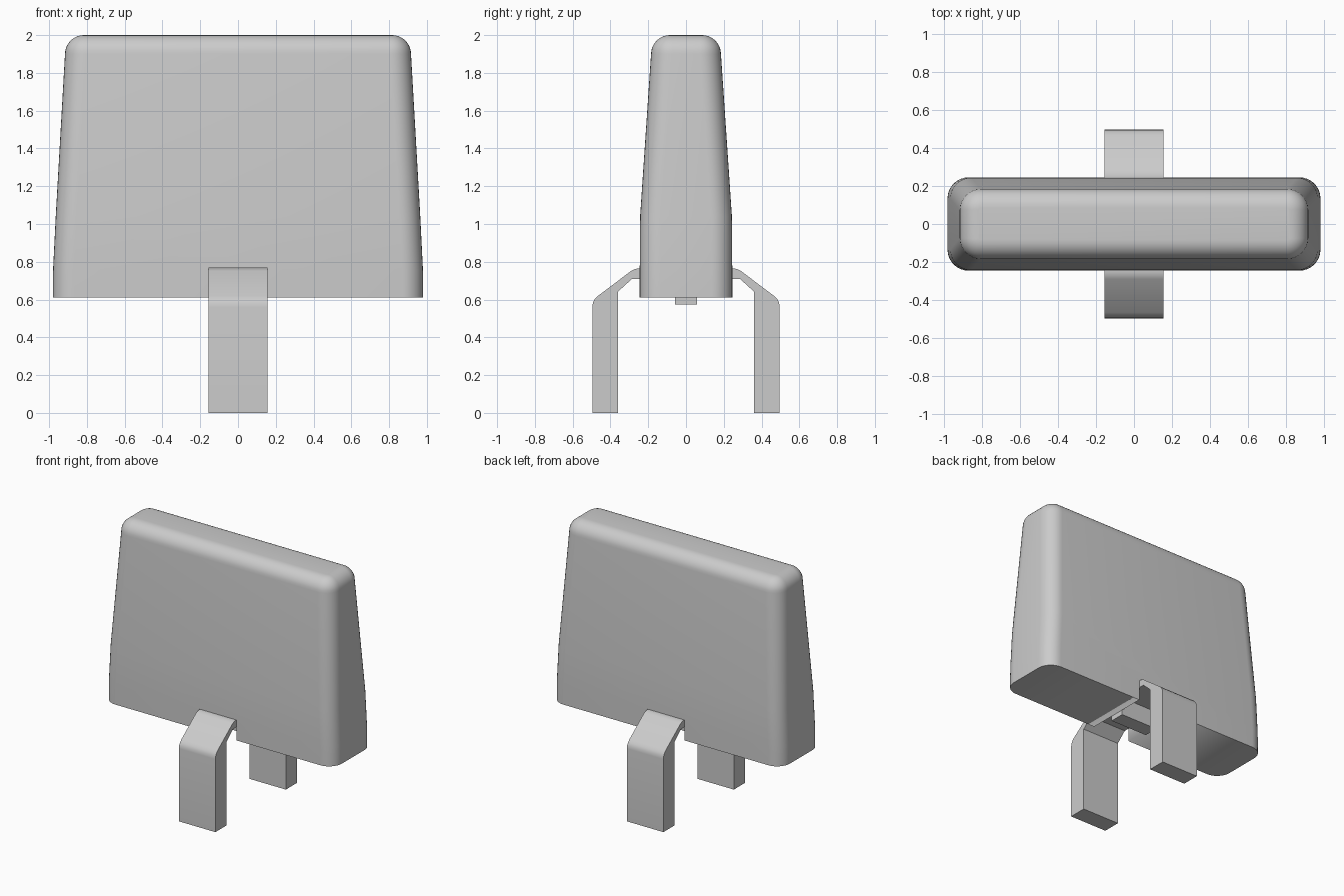
import bpy, bmesh, math

if "Cube" in bpy.data.objects:
    bpy.data.objects.remove(bpy.data.objects["Cube"], do_unlink=True)

grey = bpy.data.materials.new("mid_grey")
grey.use_nodes = True
colour = (0.6, 0.6, 0.6, 1)
grey.diffuse_color = colour
grey.node_tree.nodes["Principled BSDF"].inputs["Base Color"].default_value = colour


def make_object(name, bm, angle=35):
    bmesh.ops.recalc_face_normals(bm, faces=bm.faces)
    mesh = bpy.data.meshes.new(name)
    bm.to_mesh(mesh)
    bm.free()
    mesh.materials.append(grey)
    obj = bpy.data.objects.new(name, mesh)
    bpy.context.collection.objects.link(obj)
    activate(obj)
    bpy.ops.object.shade_smooth_by_angle(angle=math.radians(angle))
    return obj


def activate(obj):
    bpy.ops.object.select_all(action='DESELECT')
    bpy.context.view_layer.objects.active = obj
    obj.select_set(True)


def rounded_ring(bm, half_x, half_y, radius, z, steps=8):
    ring = []
    for corner, (sx, sy) in enumerate([(1, 1), (-1, 1), (-1, -1), (1, -1)]):
        for i in range(steps + 1):
            a = math.pi / 2 * (corner + i / steps)
            ring.append(bm.verts.new((sx * (half_x - radius) + radius * math.cos(a),
                                      sy * (half_y - radius) + radius * math.sin(a), z)))
    return ring


def loft(bm, rings):
    for low, high in zip(rings, rings[1:]):
        for i in range(len(low)):
            j = (i + 1) % len(low)
            bm.faces.new((low[i], low[j], high[j], high[i]))
    bm.faces.new(rings[0][::-1])
    bm.faces.new(rings[-1])


def extrude_profile(name, points, half_width):
    # closed (y, z) outline swept across x
    bm = bmesh.new()
    rings = [[bm.verts.new((x, y, z)) for y, z in points]
             for x in (-half_width, half_width)]
    loft(bm, rings)
    return make_object(name, bm)


# Tapered body with rounded upright corners and a rounded top edge
bm = bmesh.new()
levels = [(0.61, 0.98, 0.245), (0.76, 0.979, 0.245),
          (1.04, 0.965, 0.243), (1.90, 0.916, 0.185)]
rings = [rounded_ring(bm, hx, hy, 0.11, z) for z, hx, hy in levels]
fillet, steps = 0.10, 8
for i in range(1, steps + 1):
    a = math.pi / 2 * i / steps
    inset = fillet * (1 - math.cos(a))
    rings.append(rounded_ring(bm, 0.916 - inset, 0.185 - inset, 0.11 - inset,
                              1.90 + fillet * math.sin(a)))
loft(bm, rings)
body = make_object("body", bm)

# Slot across the underside for the legs
slot = extrude_profile("slot_cutter", [(-0.4, 0.5), (0.4, 0.5), (0.4, 0.767), (-0.4, 0.767)], 0.157)
slot.hide_render = True
cut = body.modifiers.new("slot", 'BOOLEAN')
cut.operation = 'DIFFERENCE'
cut.solver = 'EXACT'
cut.object = slot
activate(body)
bpy.ops.object.modifier_apply(modifier="slot")
bpy.data.objects.remove(slot, do_unlink=True)

# Bent legs, mirrored front to back and meeting inside the slot
leg = [(0, 0.765), (0.25, 0.765), (0.27, 0.762), (0.29, 0.752), (0.465, 0.62),
       (0.483, 0.602), (0.493, 0.582), (0.496, 0.56), (0.496, 0), (0.36, 0),
       (0.36, 0.642), (0.285, 0.71), (0, 0.71)]
for name, side in (("front_leg", -1), ("back_leg", 1)):
    extrude_profile(name, [(side * y, z) for y, z in leg], 0.155)

# Small block under the joint of the legs
extrude_profile("centre_block", [(-0.057, 0.575), (0.057, 0.575), (0.057, 0.72), (-0.057, 0.72)], 0.155)
